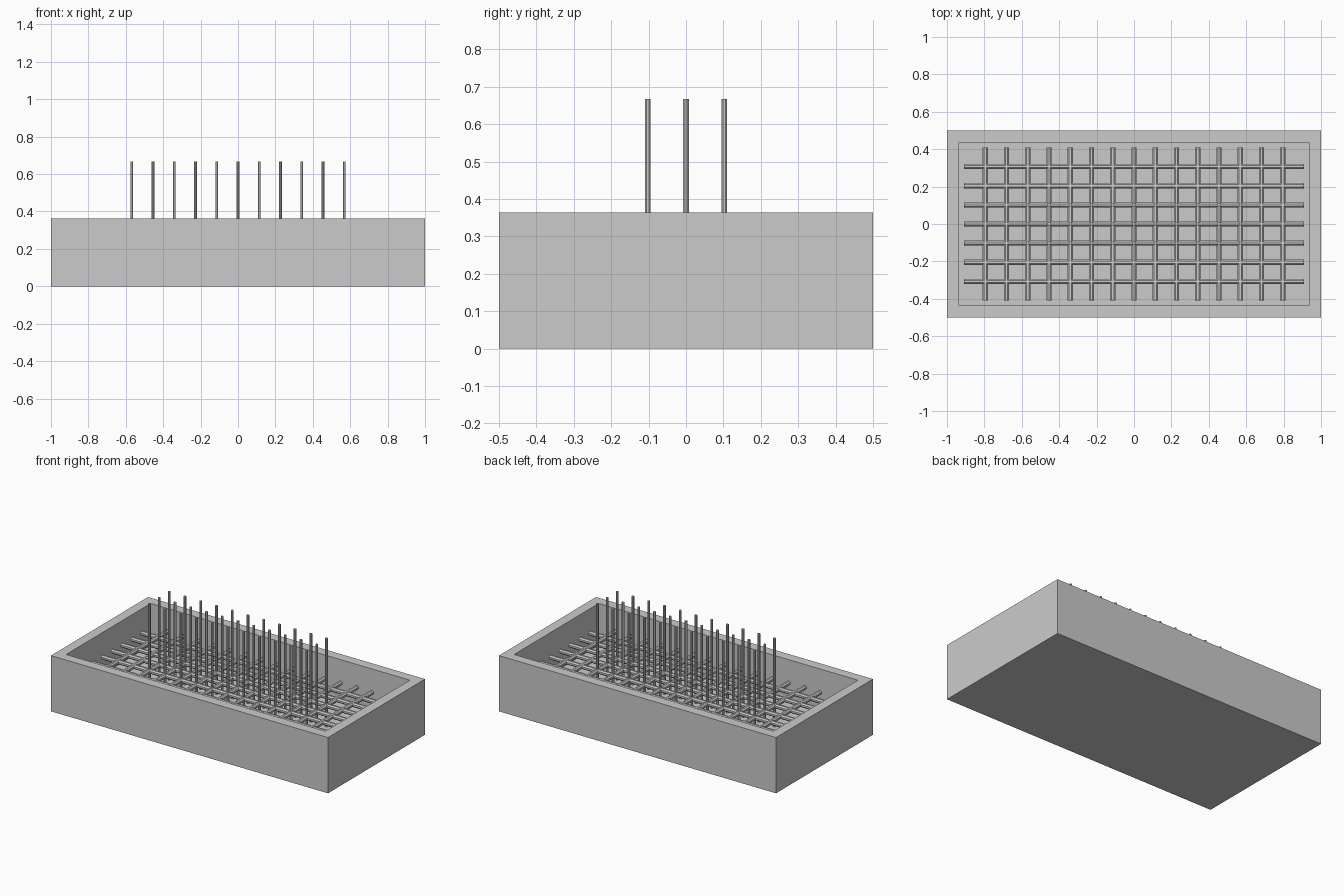
import bpy
import bmesh
from math import pi
from mathutils import Matrix, Vector

default = bpy.data.objects.get("Cube")
if default:
    bpy.data.objects.remove(default, do_unlink=True)

# One plain grey for everything
GREY = (0.6, 0.6, 0.6, 1)
grey = bpy.data.materials.new("plain grey")
grey.diffuse_color = GREY
grey.use_nodes = True
grey.node_tree.nodes["Principled BSDF"].inputs["Base Color"].default_value = GREY

UNIT = 1 / 11                       # wall and floor thickness
LENGTH, WIDTH, HEIGHT = 2, 1, 4 * UNIT
INNER_X, INNER_Y = LENGTH - 2 * UNIT, WIDTH - 2 * UNIT
STEP_X, STEP_Y = INNER_X / 16, INNER_Y / 8
ROD_Z = 2.5 * UNIT
PIN_TOP = 2 / 3


def finish(bm, name):
    mesh = bpy.data.meshes.new(name)
    bmesh.ops.recalc_face_normals(bm, faces=bm.faces)
    bm.to_mesh(mesh)
    bm.free()
    mesh.materials.append(grey)
    obj = bpy.data.objects.new(name, mesh)
    bpy.context.collection.objects.link(obj)
    return obj


def rods(name, centres, axis, length, radius, sides=8):
    """A set of equal parallel rods, one at each centre."""
    bm = bmesh.new()
    turn = Vector((0, 0, 1)).rotation_difference(Vector(axis)).to_matrix().to_4x4()
    for c in centres:
        place = Matrix.Translation(c) @ turn @ Matrix.Rotation(pi / sides, 4, "Z")
        bmesh.ops.create_cone(bm, cap_ends=True, segments=sides, radius1=radius,
                              radius2=radius, depth=length, matrix=place)
    return finish(bm, name)


# Open tray: block whose top is inset and pushed down to the floor
bm = bmesh.new()
bmesh.ops.create_cube(bm, size=1, matrix=Matrix.Translation((0, 0, HEIGHT / 2))
                      @ Matrix.Diagonal((LENGTH, WIDTH, HEIGHT, 1)))
top = max(bm.faces, key=lambda f: f.calc_center_median().z)
bmesh.ops.inset_region(bm, faces=[top], thickness=UNIT)
well = bmesh.ops.extrude_face_region(bm, geom=[top])["geom"]
bmesh.ops.translate(bm, verts=[v for v in well if isinstance(v, bmesh.types.BMVert)],
                    vec=(0, 0, UNIT - HEIGHT))
if top.is_valid:
    bmesh.ops.delete(bm, geom=[top], context="FACES_ONLY")
finish(bm, "tray")

# Lattice of crossing rods, wall to wall
rods("long_rods", [(0, j * STEP_Y, ROD_Z) for j in range(-3, 4)],
     (1, 0, 0), INNER_X, 0.015)
rods("cross_rods", [(i * STEP_X, 0, ROD_Z) for i in range(-7, 8)],
     (0, 1, 0), INNER_Y, 0.015)

# Upright pins on the middle crossings
rods("upright_pins", [(i * STEP_X, j * STEP_Y, (UNIT + PIN_TOP) / 2)
                      for i in range(-5, 6) for j in range(-1, 2)],
     (0, 0, 1), PIN_TOP - UNIT, 0.0085)
